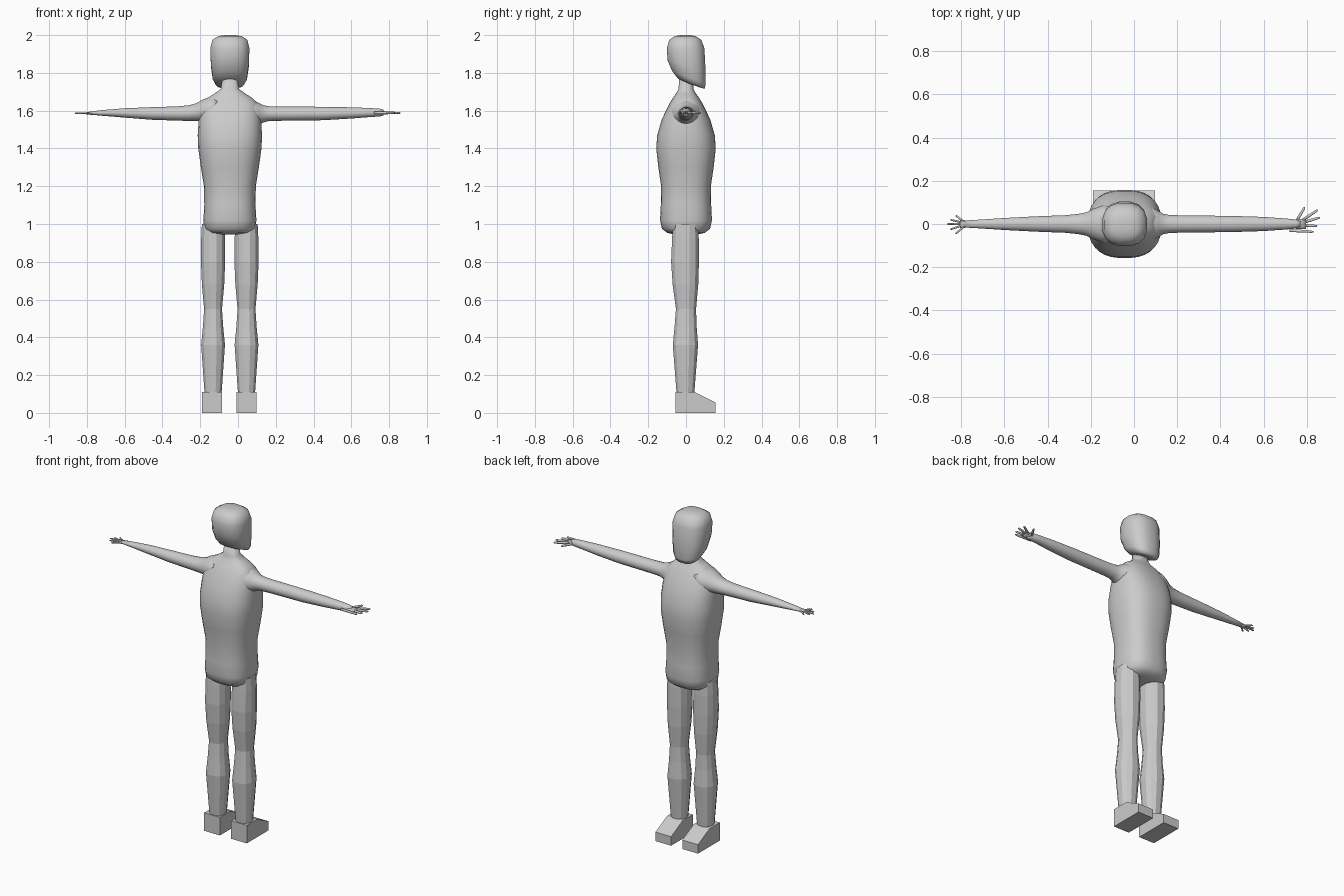
import bpy, bmesh, math
from mathutils import Vector

CX = -0.043  # body centre line


def add_mesh(name, bm, smooth):
    bmesh.ops.recalc_face_normals(bm, faces=bm.faces)
    me = bpy.data.meshes.new(name)
    bm.to_mesh(me)
    bm.free()
    for p in me.polygons:
        p.use_smooth = smooth
    ob = bpy.data.objects.new(name, me)
    bpy.context.collection.objects.link(ob)
    return ob


def loft(name, rings, n=16, power=2.0, smooth=True, subsurf=0):
    """rings: (centre, u axis, v axis), joined as superellipse sections."""
    bm = bmesh.new()
    loops = []
    for c, u, v in rings:
        loop = []
        for i in range(n):
            a = 2 * math.pi * (i + 0.5) / n
            s, t = math.cos(a), math.sin(a)
            s = math.copysign(abs(s) ** (2 / power), s)
            t = math.copysign(abs(t) ** (2 / power), t)
            loop.append(bm.verts.new(Vector(c) + Vector(u) * s + Vector(v) * t))
        loops.append(loop)
    for a, b in zip(loops, loops[1:]):
        for i in range(n):
            j = (i + 1) % n
            bm.faces.new((a[i], a[j], b[j], b[i]))
    bm.faces.new(loops[0])
    bm.faces.new(loops[-1])
    ob = add_mesh(name, bm, smooth)
    if subsurf:
        m = ob.modifiers.new("smooth", 'SUBSURF')
        m.levels = m.render_levels = subsurf
    return ob


def upright(cx, rows):
    """rows: (z, y centre, x radius, y radius, tilt)"""
    return [((cx, cy, z), (rx, 0, 0), (0, ry, ry * t)) for z, cy, rx, ry, t in rows]


def sideways(rows):
    """rows: (x, z centre, y radius, z radius)"""
    return [((x, 0, z), (0, ry, 0), (0, 0, rz)) for x, z, ry, rz in rows]


# Torso with neck
torso = [(0.945, .07, .06), (0.953, .115, .10), (0.975, .136, .128), (1.02, .141, .138),
         (1.1, .136, .134), (1.2, .138, .132), (1.3, .154, .147), (1.4, .168, .158),
         (1.47, .171, .153), (1.55, .166, .13), (1.6, .160, .107), (1.64, .148, .087),
         (1.67, .115, .068), (1.69, .083, .053), (1.715, .048, .040), (1.78, .038, .035)]
loft("torso", upright(CX, [(z, 0, rx, ry, 0) for z, rx, ry in torso]), 32, 2.5)

# Head, with its underside sloping down to the chin
loft("head", upright(CX, [
    (1.738, .030, .040, .045, -.35), (1.745, .026, .076, .074, -.40),
    (1.775, .015, .092, .090, -.40), (1.84, .003, .102, .102, -.25),
    (1.93, -.002, .105, .101, 0), (1.975, -.004, .094, .086, 0),
    (1.995, -.004, .062, .056, 0), (2.0, -.004, .025, .022, 0)]), 16, 2.5)

# Arms: the right-hand one blends into the torso, the other has a flared shoulder cap
loft("arm_a", sideways([
    (.04, 1.58, .095, .085), (.09, 1.583, .075, .070), (.115, 1.583, .06, .056),
    (.135, 1.583, .048, .046), (.16, 1.584, .043, .040), (.22, 1.584, .040, .038),
    (.45, 1.585, .038, .036), (.6, 1.588, .033, .030), (.7, 1.590, .026, .024),
    (.75, 1.590, .021, .021), (.77, 1.590, .014, .016)]), 20)
loft("arm_b", sideways([
    (-.11, 1.615, .088, .070), (-.15, 1.608, .086, .066), (-.19, 1.600, .070, .058),
    (-.22, 1.592, .055, .048), (-.26, 1.587, .047, .042), (-.32, 1.585, .041, .038),
    (-.45, 1.585, .036, .034), (-.6, 1.588, .028, .025), (-.72, 1.588, .020, .015),
    (-.79, 1.587, .016, .007)]), 20)


# Hands: flat palm and splayed tapering fingers
def hand(tag, wrist, palm_end, half_w, tips, z, r):
    s = math.copysign(1, palm_end)
    loft("palm_" + tag, sideways([
        (wrist, z, half_w * .7, r * 1.6), ((wrist + palm_end) / 2, z, half_w, r * 1.6),
        (palm_end, z, half_w, r)]), 12, 2.5)
    for k, (bx, by, tx, ty) in enumerate(tips):
        a, b = Vector((bx, by, z)), Vector((tx, ty, z))
        d = (b - a).normalized()
        side = Vector((-d.y, d.x, 0))
        up = Vector((0, 0, 1))
        loft(f"finger_{tag}_{k + 1}",
             [(a.lerp(b, t), side * r * f, up * r * f)
              for t, f in ((0, 1), (.5, 1), (.93, .8), (1, .4))], 8)


hand("a", .72, .795, .024,
     [(.75, .01, .79, .078), (.78, .018, .85, .065), (.785, .008, .86, .03),
      (.785, -.006, .848, -.01), (.72, -.030, .83, -.036)], 1.588, .007)
hand("b", -.76, -.805, .018,
     [(-.785, .008, -.825, .040), (-.80, .008, -.85, .020), (-.80, 0, -.865, .0),
      (-.80, -.008, -.85, -.025), (-.785, -.01, -.825, -.045)], 1.586, .005)

# Legs and wedge-shaped feet
for side, lx, fx in (("a", -.132, -.137), ("b", .045, .045)):
    loft("leg_" + side, upright(lx, [
        (.09, -.003, .045, .048, 0), (.11, -.003, .047, .049, 0), (.36, -.003, .065, .069, 0),
        (.46, -.002, .055, .060, 0), (.55, 0, .049, .055, 0), (.68, -.003, .061, .070, 0),
        (.8, -.005, .066, .076, 0), (.92, -.003, .065, .073, 0), (1.0, -.003, .061, .069, 0)]),
        12, 2.2, smooth=False)
    bm = bmesh.new()
    profile = [(-.055, 0), (.155, 0), (.155, .055), (.045, .11), (-.055, .11)]
    face = bm.faces.new([bm.verts.new((fx - .053, y, z)) for y, z in profile])
    ext = bmesh.ops.extrude_face_region(bm, geom=[face])
    bmesh.ops.translate(bm, vec=(.106, 0, 0),
                        verts=[v for v in ext["geom"] if isinstance(v, bmesh.types.BMVert)])
    add_mesh("foot_" + side, bm, False)
